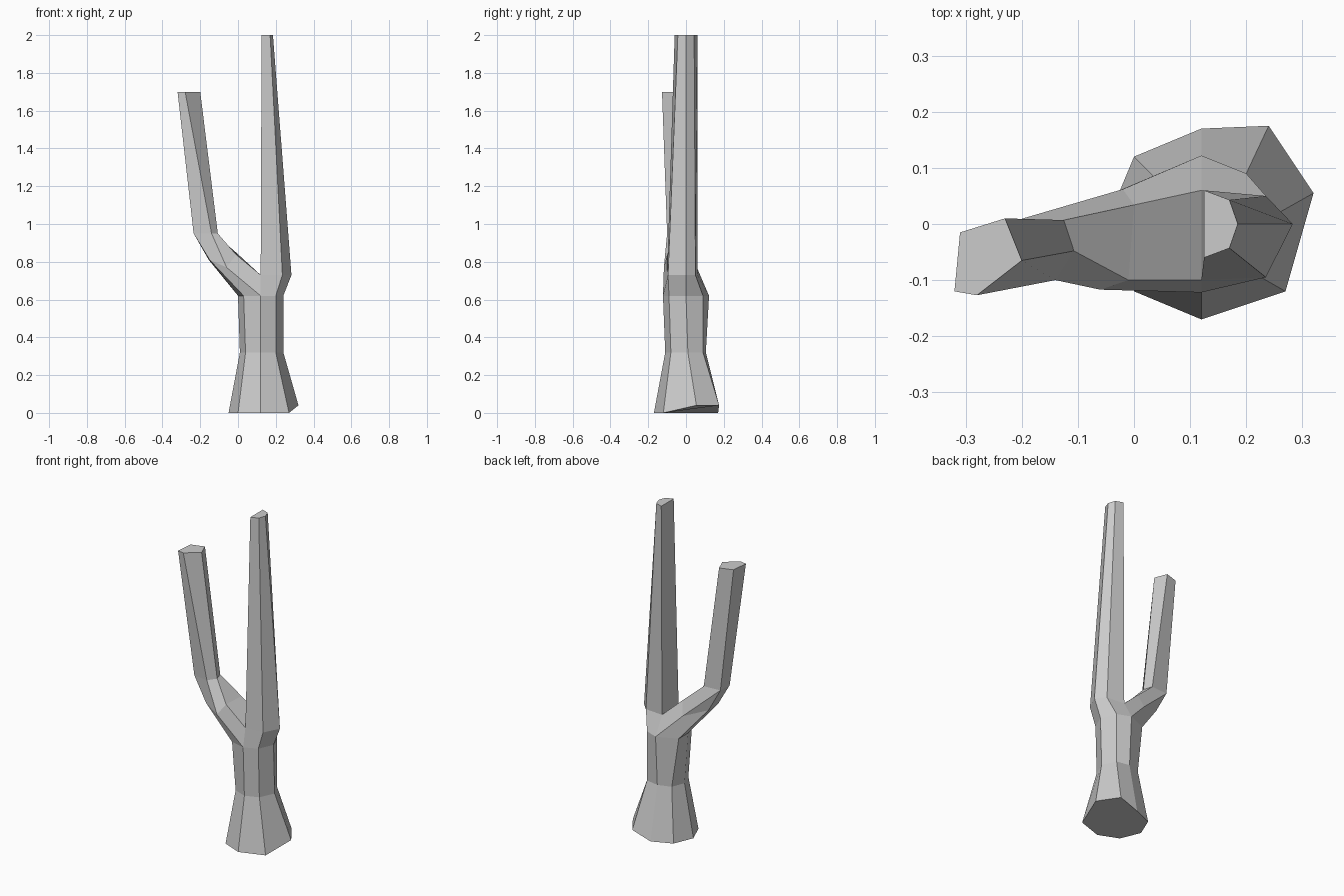
import bpy, bmesh

if "Cube" in bpy.data.objects:
    bpy.data.objects.remove(bpy.data.objects["Cube"])

bm = bmesh.new()

def at(z, pts):
    return [(x, y, z) for x, y in pts]

def skin(rings, closed=True):
    """Quads between successive rings with equal point counts."""
    vs = [[bm.verts.new(p) for p in r] for r in rings]
    n = len(vs[0])
    for a, b in zip(vs, vs[1:]):
        for i in range(n if closed else n - 1):
            j = (i + 1) % n
            bm.faces.new((a[i], a[j], b[j], b[i]))
    return vs

# Trunk: flared base, waist, widening below the fork
base = [(-.05, 0, 0), (0, -.12, 0), (.12, -.17, 0), (.27, -.12, 0),
        (.32, .055, .04), (.24, .175, .04), (.12, .17, 0), (0, .12, 0)]
waist = at(.32, [(.01, 0), (.04, -.08), (.12, -.11), (.2, -.08),
                 (.24, .01), (.2, .09), (.12, .105), (.04, .08)])
neck = at(.62, [(0, -.02), (.03, -.1), (.12, -.122), (.2, -.09),
                (.24, 0), (.2, .09), (.12, .122), (0, .07)])
trunk = skin([base, waist, neck])

# Main stem: fork ring tapering to the top
fork = at(.73, [(.12, -.1), (.235, -.095), (.283, 0), (.235, .05), (.12, .06)])
tip = at(2, [(.125, -.06), (.17, -.043), (.185, 0), (.17, .043), (.125, .06)])
skin([neck[2:7], fork], closed=False)
stem = skin([fork, tip])

# Side branch: leaves the fork, bends at the elbow
elbow = at(.95, [(-.235, -.085), (-.14, -.1), (-.107, -.048),
                 (-.125, .007), (-.232, 0)])
end = at(1.7, [(-.32, -.12), (-.28, -.127), (-.2, -.065),
               (-.23, .01), (-.31, -.015)])
root = [neck[0], neck[1], neck[2], fork[0], fork[4], neck[6], neck[7]]
under = (-.155, .005, .81)
mid = [under, (-.15, -.095, .81), (-.06, -.117, .77), (-.01, -.1, .838),
       (0, .034, .84), (-.02, .062, .76), under]
a, b, c, d, e = elbow
skin([root, mid, [e, a, b, c, d, e, e]])
branch = skin([elbow, end])

# End caps
for ring in (trunk[0], stem[-1], branch[-1]):
    bm.faces.new(ring)

bmesh.ops.remove_doubles(bm, verts=bm.verts, dist=.0005)
bmesh.ops.dissolve_degenerate(bm, dist=.0005, edges=bm.edges)
bmesh.ops.recalc_face_normals(bm, faces=bm.faces)

mesh = bpy.data.meshes.new("forked_tree_trunk")
bm.to_mesh(mesh)
bm.free()
tree = bpy.data.objects.new("forked_tree_trunk", mesh)
bpy.context.collection.objects.link(tree)
